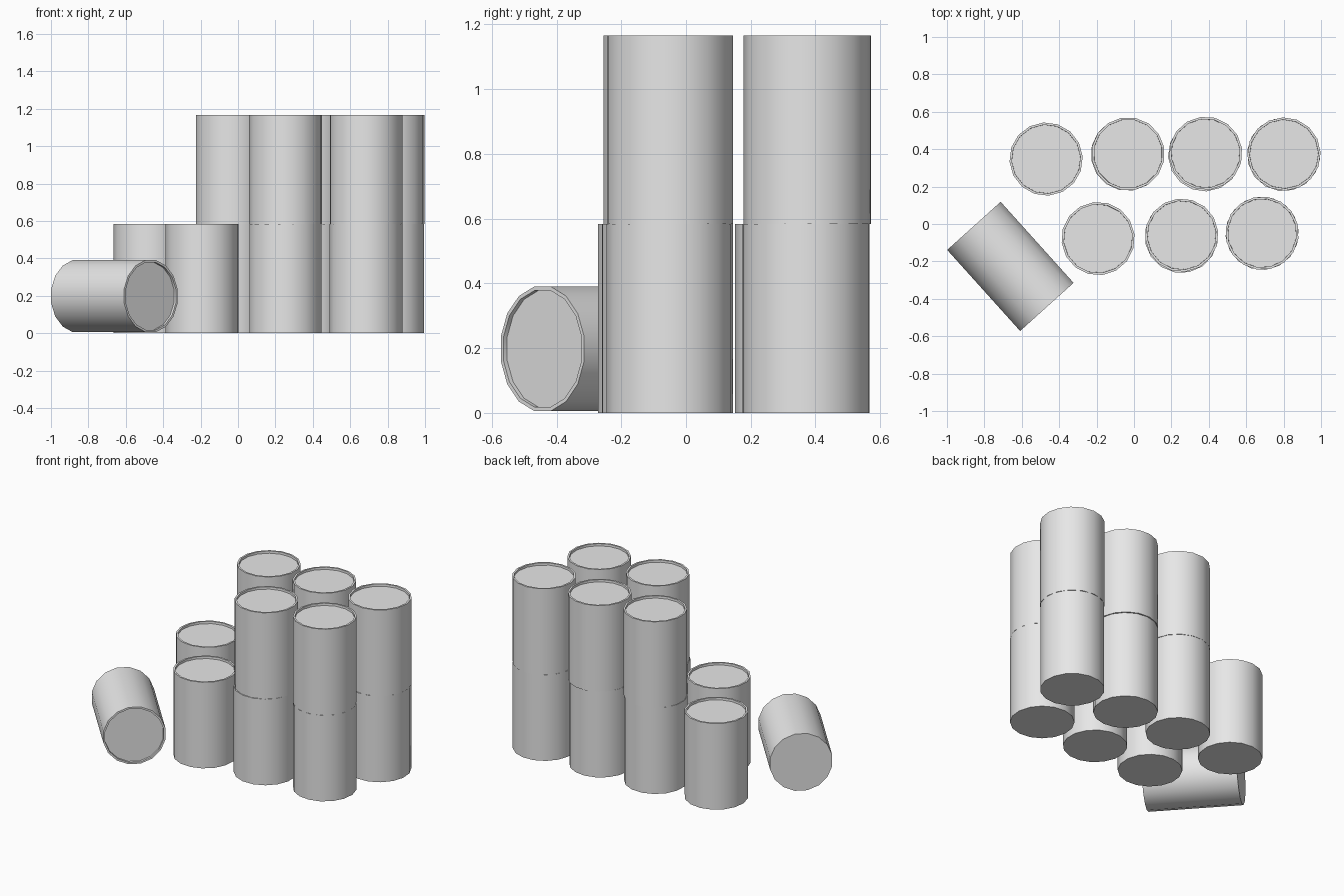
import bpy, bmesh, math
from mathutils import Matrix, Vector

cube = bpy.data.objects.get("Cube")
if cube:
    bpy.data.objects.remove(cube, do_unlink=True)

RADIUS, HEIGHT, SIDES = 0.196, 0.583, 16
RIM, RECESS = 0.012, 0.015

metal = bpy.data.materials.new("plain grey metal")
metal.use_nodes = True
grey = (0.8, 0.8, 0.8, 1)
metal.diffuse_color = grey
metal.node_tree.nodes["Principled BSDF"].inputs["Base Color"].default_value = grey


def make_can(name, location, turn=0.0, tilt=None):
    """Closed can standing on its base, with a lid sunk inside a thin rim."""
    bm = bmesh.new()
    bmesh.ops.create_cone(bm, cap_ends=True, segments=SIDES, radius1=RADIUS,
                          radius2=RADIUS, depth=HEIGHT,
                          matrix=Matrix.Translation((0, 0, HEIGHT / 2)))
    lid = max(bm.faces, key=lambda f: f.calc_center_median().z)
    # Rim, then a short vertical wall down to the lid
    bmesh.ops.inset_region(bm, faces=[lid], thickness=RIM)
    bmesh.ops.inset_region(bm, faces=[lid], thickness=0.0005)
    bmesh.ops.translate(bm, verts=lid.verts, vec=(0, 0, -RECESS))
    mesh = bpy.data.meshes.new(name)
    bm.to_mesh(mesh)
    bm.free()
    mesh.materials.append(metal)
    can = bpy.data.objects.new(name, mesh)
    bpy.context.collection.objects.link(can)
    spin = Matrix.Rotation(math.radians(turn), 4, "Z")
    can.matrix_world = Matrix.Translation(location) @ (tilt or Matrix()) @ spin
    bpy.ops.object.select_all(action="DESELECT")
    can.select_set(True)
    bpy.context.view_layer.objects.active = can
    bpy.ops.object.shade_smooth_by_angle(angle=math.radians(35))
    return can


# Lower layer: x, y, turn
lower = [(-0.47, 0.347, 4), (-0.035, 0.373, 9), (0.378, 0.37, 3), (0.80, 0.371, 15),
         (-0.192, -0.078, 7), (0.253, -0.066, 12), (0.685, -0.05, 5)]
for i, (x, y, turn) in enumerate(lower):
    make_can(f"lower_can_{i + 1}", (x, y, 0), turn)

# Upper layer, set slightly askew on the cans beneath
upper = [(-0.032, 0.375, 11), (0.383, 0.378, 8), (0.802, 0.374, 2),
         (0.255, -0.06, 6), (0.685, -0.049, 14)]
for i, (x, y, turn) in enumerate(upper):
    make_can(f"upper_can_{i + 1}", (x, y, HEIGHT), turn)

# Fallen can lying on its side, lid towards the front left
axis = Vector((0.387, -0.43, 0)).normalized()
make_can("fallen_can", (-0.856, -0.01, RADIUS + 0.002), 11.25,
         axis.to_track_quat("Z", "Y").to_matrix().to_4x4())
